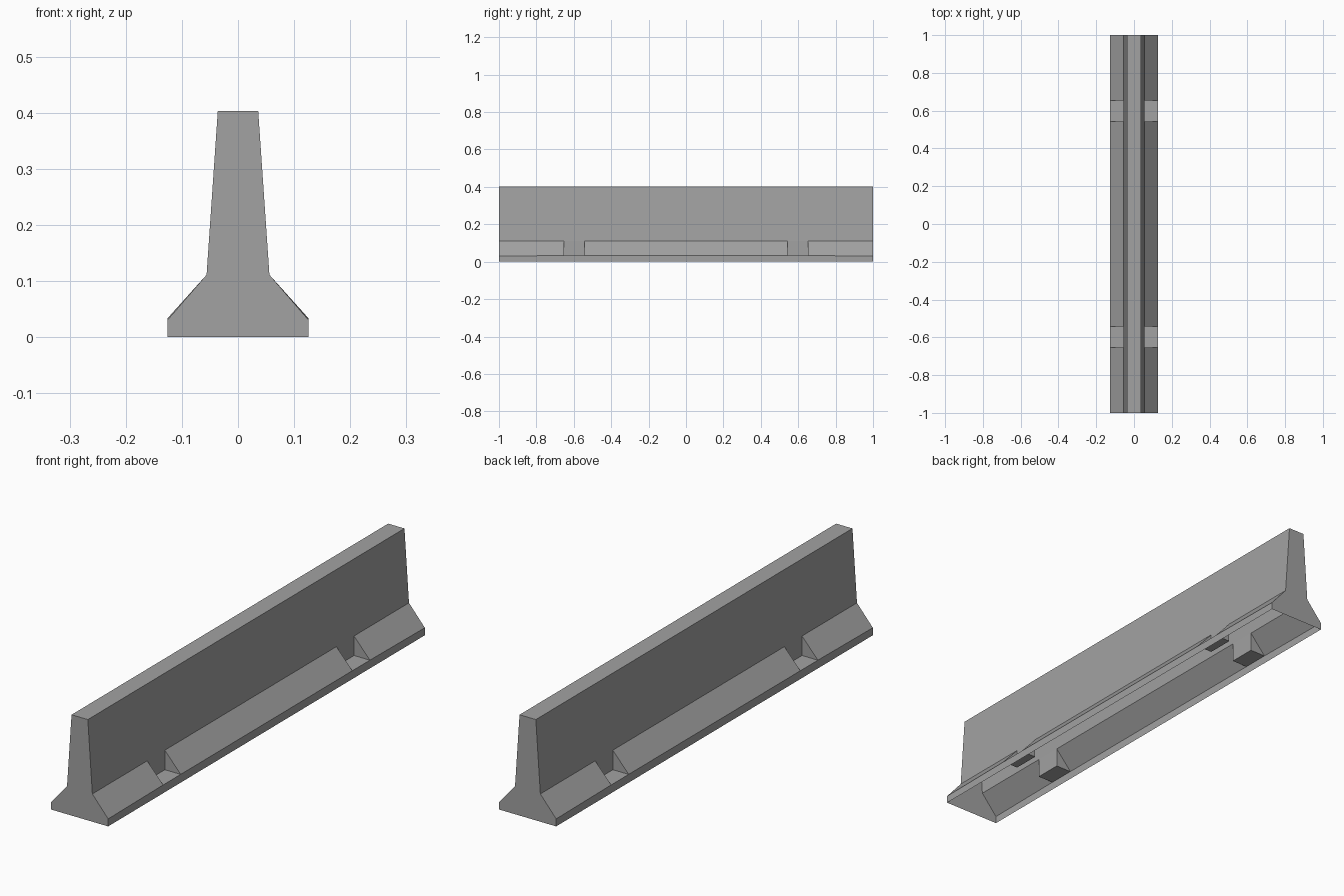
import bpy
import bmesh

cube = bpy.data.objects.get("Cube")
if cube:
    bpy.data.objects.remove(cube, do_unlink=True)

# One concrete colour
concrete = bpy.data.materials.new("concrete grey")
concrete.use_nodes = True
grey = (0.36, 0.36, 0.36, 1.0)
concrete.diffuse_color = grey
concrete.node_tree.nodes["Principled BSDF"].inputs["Base Color"].default_value = grey

FOOT, SHOULDER, CROWN = 0.126, 0.056, 0.036       # half widths
SHOULDER_Z, TOP_Z = 0.111, 0.403
LIP_END, LIP_NOTCH = 0.03, 0.033                  # foot lip heights
stations = [-1, -0.653, -0.542, 0.542, 0.653, 1]  # ends and notch edges


def lip_z(y):
    return LIP_END if abs(y) == 1 else LIP_NOTCH


bm = bmesh.new()


def face(*points):
    bm.faces.new([bm.verts.new(p) for p in points])


def strip(a, b, y0, y1):
    """Lengthwise quad between two (x, z) section points given at each end."""
    face((a[0][0], y0, a[0][1]), (b[0][0], y0, b[0][1]),
         (b[1][0], y1, b[1][1]), (a[1][0], y1, a[1][1]))


def level(x, z):
    return ((x, z), (x, z))


for i, (y0, y1) in enumerate(zip(stations, stations[1:])):
    # Crown
    strip(level(-CROWN, TOP_Z), level(CROWN, TOP_Z), y0, y1)
    for s in (-1, 1):
        lip = ((s * FOOT, lip_z(y0)), (s * FOOT, lip_z(y1)))
        shoulder = level(s * SHOULDER, SHOULDER_Z)
        # Upper wall and foot lip
        strip(shoulder, level(s * CROWN, TOP_Z), y0, y1)
        strip(level(s * FOOT, 0), lip, y0, y1)
        if i % 2 == 0:
            # Sloping foot
            strip(lip, shoulder, y0, y1)
        else:
            # Lifting notch: floor, back wall and two cheeks
            root = level(s * SHOULDER, LIP_NOTCH)
            strip(lip, root, y0, y1)
            strip(root, shoulder, y0, y1)
            for y in (y0, y1):
                face((s * FOOT, y, LIP_NOTCH), (s * SHOULDER, y, LIP_NOTCH),
                     (s * SHOULDER, y, SHOULDER_Z))

# End caps; the underside stays open
half = [(FOOT, 0), (FOOT, LIP_END), (SHOULDER, SHOULDER_Z), (CROWN, TOP_Z)]
outline = half + [(-x, z) for x, z in reversed(half)]
for y in (-1, 1):
    face(*[(x, y, z) for x, z in outline])

bmesh.ops.remove_doubles(bm, verts=bm.verts[:], dist=0.0001)
bmesh.ops.recalc_face_normals(bm, faces=bm.faces[:])
bm.normal_update()
crown = max(bm.faces, key=lambda f: f.calc_center_median().z)
if crown.normal.z < 0:
    bmesh.ops.reverse_faces(bm, faces=bm.faces[:])

mesh = bpy.data.meshes.new("barrier_shell")
bm.to_mesh(mesh)
bm.free()
mesh.materials.append(concrete)
barrier = bpy.data.objects.new("barrier_shell", mesh)
bpy.context.collection.objects.link(barrier)
